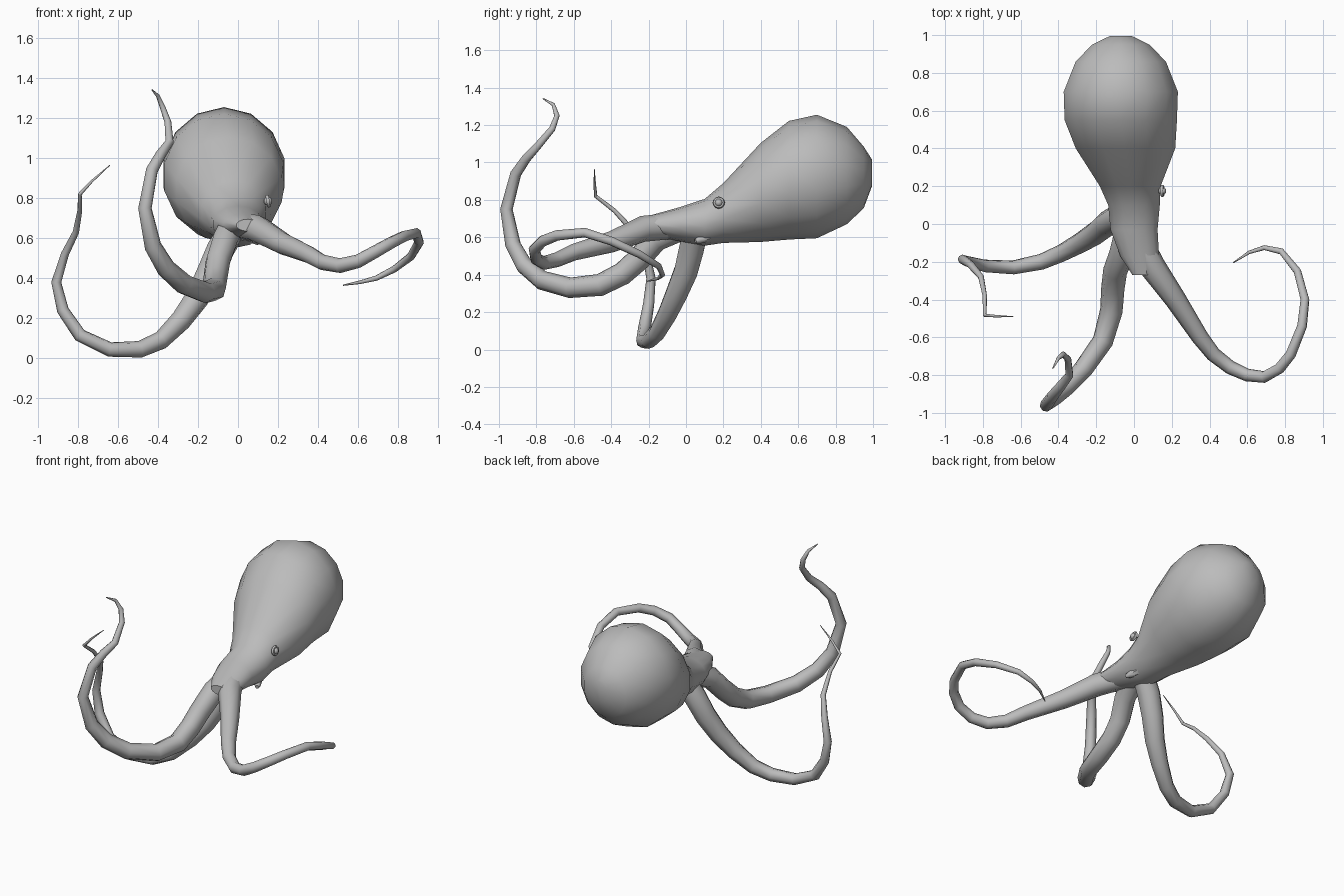
import bpy, bmesh, math
from mathutils import Vector

cube = bpy.data.objects.get("Cube")
if cube:
    bpy.data.objects.remove(cube, do_unlink=True)

skin = bpy.data.materials.new("grey_skin")
skin.use_nodes = True
GREY = (0.5, 0.5, 0.5, 1)
skin.diffuse_color = GREY
skin.node_tree.nodes["Principled BSDF"].inputs["Base Color"].default_value = GREY


def finish(obj, angle=40):
    """Give the part its material and smooth shading."""
    obj.data.materials.clear()
    obj.data.materials.append(skin)
    bpy.ops.object.select_all(action='DESELECT')
    obj.select_set(True)
    bpy.context.view_layer.objects.active = obj
    bpy.ops.object.shade_smooth_by_angle(angle=math.radians(angle))


def loft(name, rings, angle=40):
    """Skin a list of point rings and close both ends."""
    bm = bmesh.new()
    loops = [[bm.verts.new(p) for p in ring] for ring in rings]
    n = len(loops[0])
    for a, b in zip(loops, loops[1:]):
        for i in range(n):
            j = (i + 1) % n
            bm.faces.new((a[i], a[j], b[j], b[i]))
    bm.faces.new(loops[0][::-1])
    bm.faces.new(loops[-1])
    bmesh.ops.recalc_face_normals(bm, faces=bm.faces)
    mesh = bpy.data.meshes.new(name)
    bm.to_mesh(mesh)
    bm.free()
    obj = bpy.data.objects.new(name, mesh)
    bpy.context.collection.objects.link(obj)
    finish(obj, angle)
    return obj


def arm(name, path, sides=8):
    """Tapered tube through (x, y, z, radius) points with a twist-free frame."""
    pts = [Vector(p[:3]) for p in path]
    rings, side = [], None
    for i, p in enumerate(pts):
        before = (p - pts[i - 1]).normalized() if i else Vector()
        after = (pts[i + 1] - p).normalized() if i < len(pts) - 1 else Vector()
        t = (before + after).normalized()
        if side is None:
            side = t.cross(Vector((0, 0, 1)))
        side = (side - t * side.dot(t)).normalized()
        up = t.cross(side)
        r = path[i][3]
        rings.append([p + r * (math.cos(a) * side + math.sin(a) * up)
                      for a in (2 * math.pi * k / sides for k in range(sides))])
    return loft(name, rings, 50)


# Mantle and head: y, centre x, centre z, half width, half height
sections = [
    (0.995, -0.07, 0.945, 0.06, 0.07),
    (0.95, -0.07, 0.92, 0.155, 0.165),
    (0.86, -0.07, 0.93, 0.245, 0.26),
    (0.70, -0.07, 0.925, 0.31, 0.33),
    (0.55, -0.07, 0.905, 0.305, 0.317),
    (0.40, -0.045, 0.84, 0.27, 0.265),
    (0.20, -0.02, 0.73, 0.165, 0.16),
    (0.10, 0.00, 0.68, 0.14, 0.125),
    (-0.03, 0.00, 0.67, 0.128, 0.092),
    (-0.17, 0.03, 0.665, 0.105, 0.058),
    (-0.27, 0.05, 0.665, 0.06, 0.03),
]
N = 14
loft("mantle", [[(cx + w * math.cos(a), y, cz + h * math.sin(a))
                 for a in (2 * math.pi * (k + 0.5) / N for k in range(N))]
                for y, cx, cz, w, h in sections])

# Left arm, curling outwards
arm("left_arm", [
    (0.02, -0.08, 0.66, 0.07), (0.10, -0.23, 0.645, 0.07),
    (0.22, -0.40, 0.575, 0.057), (0.35, -0.60, 0.52, 0.045),
    (0.42, -0.69, 0.48, 0.04), (0.51, -0.76, 0.463, 0.037),
    (0.60, -0.80, 0.485, 0.034), (0.69, -0.81, 0.535, 0.032),
    (0.77, -0.765, 0.58, 0.03), (0.83, -0.69, 0.61, 0.028),
    (0.89, -0.54, 0.625, 0.026), (0.905, -0.40, 0.58, 0.024),
    (0.865, -0.25, 0.51, 0.021), (0.78, -0.145, 0.445, 0.017),
    (0.69, -0.125, 0.40, 0.013), (0.61, -0.15, 0.38, 0.009),
    (0.525, -0.205, 0.365, 0.003)])

# Front arm, sweeping down and then up
arm("front_arm", [
    (-0.03, -0.03, 0.65, 0.07), (-0.065, -0.16, 0.59, 0.067),
    (-0.10, -0.25, 0.485, 0.064), (-0.112, -0.34, 0.405, 0.062),
    (-0.12, -0.46, 0.345, 0.06), (-0.165, -0.62, 0.33, 0.055),
    (-0.27, -0.77, 0.37, 0.052), (-0.36, -0.865, 0.45, 0.048),
    (-0.425, -0.925, 0.56, 0.043), (-0.465, -0.96, 0.75, 0.034),
    (-0.43, -0.91, 0.94, 0.03), (-0.385, -0.855, 1.02, 0.026),
    (-0.342, -0.80, 1.08, 0.022), (-0.35, -0.715, 1.18, 0.018),
    (-0.375, -0.69, 1.25, 0.015), (-0.40, -0.71, 1.31, 0.01),
    (-0.43, -0.765, 1.342, 0.003)])

# Right arm, dropping to the floor
arm("right_arm", [
    (-0.03, 0.05, 0.64, 0.07), (-0.09, 0.03, 0.54, 0.072),
    (-0.145, 0.0, 0.42, 0.068), (-0.205, -0.05, 0.30, 0.062),
    (-0.285, -0.10, 0.19, 0.054), (-0.385, -0.155, 0.09, 0.046),
    (-0.49, -0.20, 0.045, 0.042), (-0.64, -0.23, 0.044, 0.037),
    (-0.79, -0.222, 0.115, 0.034), (-0.875, -0.20, 0.24, 0.03),
    (-0.908, -0.187, 0.38, 0.025), (-0.865, -0.215, 0.52, 0.02),
    (-0.81, -0.28, 0.63, 0.016), (-0.79, -0.38, 0.74, 0.012),
    (-0.79, -0.483, 0.82, 0.01), (-0.73, -0.488, 0.885, 0.007),
    (-0.64, -0.49, 0.965, 0.002)])

# Funnel under the head
arm("siphon", [
    (0.03, 0.16, 0.63, 0.045), (0.07, 0.11, 0.605, 0.03),
    (0.095, 0.07, 0.585, 0.02), (0.105, 0.05, 0.58, 0.012)], 7)

# Eye with its raised lid on the left side of the head
bpy.ops.mesh.primitive_uv_sphere_add(segments=12, ring_count=8, radius=0.021,
                                     location=(0.15, 0.175, 0.785))
eye = bpy.context.object
eye.name = "eyeball"
finish(eye, 60)
bpy.ops.mesh.primitive_torus_add(major_segments=12, minor_segments=6,
                                 major_radius=0.024, minor_radius=0.009,
                                 location=(0.15, 0.175, 0.785),
                                 rotation=(0, math.radians(80), 0))
lid = bpy.context.object
lid.name = "eyelid"
finish(lid, 60)
